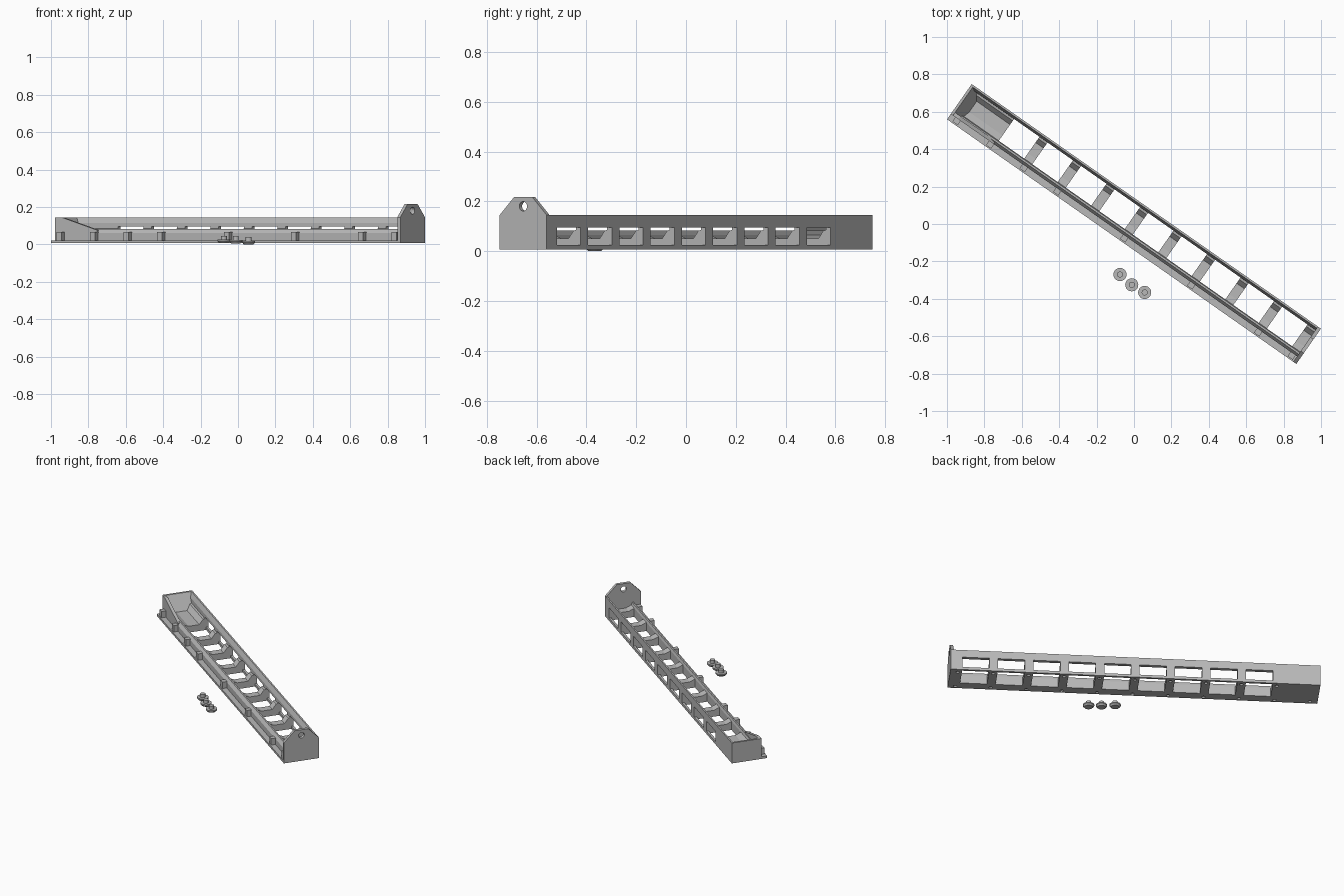
import bpy, bmesh, math
from mathutils import Matrix, Vector

if "Cube" in bpy.data.objects:
    bpy.data.objects.remove(bpy.data.objects["Cube"])

TURN = Matrix.Rotation(math.radians(-35), 4, 'Z')   # tray lies diagonally
BASE = 0.007                                        # underside of tray
HALF = 1.14                                         # half length
PITCH = 0.2187                                      # rib spacing
RIB0 = -0.655                                       # first rib centre

grey = bpy.data.materials.new("grey plastic")
grey.diffuse_color = (0.48, 0.48, 0.48, 1)
grey.use_nodes = True
grey.node_tree.nodes["Principled BSDF"].inputs["Base Color"].default_value = grey.diffuse_color


def finish(name, bm, turn=True):
    bmesh.ops.recalc_face_normals(bm, faces=bm.faces)
    me = bpy.data.meshes.new(name)
    bm.to_mesh(me)
    bm.free()
    me.materials.append(grey)
    ob = bpy.data.objects.new(name, me)
    bpy.context.collection.objects.link(ob)
    if turn:
        ob.matrix_world = TURN
    return ob


def prism(bm, profile, a, b, axis='x'):
    """Extrude a (side, z) profile along x or y from a to b."""
    def at(p, t):
        return Vector((t, p[0], p[1])) if axis == 'x' else Vector((p[0], t, p[1]))
    lo = [bm.verts.new(at(p, a)) for p in profile]
    hi = [bm.verts.new(at(p, b)) for p in profile]
    bm.faces.new(lo)
    bm.faces.new(hi[::-1])
    n = len(profile)
    for i in range(n):
        bm.faces.new((lo[i], hi[i], hi[(i + 1) % n], lo[(i + 1) % n]))


def cylinder(bm, centre, r, depth, axis='z', r2=None, sides=24):
    m = Matrix.Translation(centre)
    if axis == 'x':
        m = m @ Matrix.Rotation(math.pi / 2, 4, 'Y')
    bmesh.ops.create_cone(bm, cap_ends=True, segments=sides, radius1=r,
                          radius2=r if r2 is None else r2, depth=depth, matrix=m)


def cut(target, cutter):
    cutter.hide_render = True
    cutter.hide_set(True)
    mod = target.modifiers.new("cut", 'BOOLEAN')
    mod.operation = 'DIFFERENCE'
    mod.solver = 'EXACT'
    mod.object = cutter


# Channel body: flange, low front wall, stepped floor, tall back wall
bm = bmesh.new()
prism(bm, [(-0.115, BASE), (0.115, BASE), (0.115, 0.145), (0.105, 0.145),
           (0.092, 0.115), (0.092, 0.085), (0.08, 0.082), (0.055, 0.05),
           (-0.015, 0.05), (-0.05, 0.065), (-0.055, 0.082), (-0.065, 0.082),
           (-0.08, 0.06), (-0.08, 0.022), (-0.115, 0.022)], -HALF, HALF - 0.01)
body = finish("tray_body", bm)

# Windows running through floor and back wall between the ribs, plus screw holes
bm = bmesh.new()
for i in range(9):
    u = RIB0 - PITCH / 2 + i * PITCH
    prism(bm, [(-0.05, -0.1), (0.1, -0.1), (0.1, 0.025), (0.2, 0.025),
               (0.2, 0.095), (-0.05, 0.095)], u - 0.083, u + 0.083)
for i in range(-2, 9):
    for v in (-0.094, 0.08):
        cylinder(bm, (RIB0 + i * PITCH, v, 0), 0.011, 0.034, sides=16)
cut(body, finish("window_cutter", bm))

# Left end wall with sloping inner face
bm = bmesh.new()
prism(bm, [(-HALF, BASE), (-HALF, 0.145), (-HALF + 0.014, 0.145),
           (-1.065, 0.05), (-1.065, BASE)], -0.08, 0.115, 'y')
finish("left_end_wall", bm)

# Front wall ramp rising to the left end
bm = bmesh.new()
prism(bm, [(-HALF, 0.03), (-HALF, 0.143), (-1.09, 0.143), (-0.86, 0.075),
           (-0.86, 0.03)], -0.08, -0.06, 'y')
finish("front_ramp", bm)

# Right end plate with clipped corners and hanging hole
bm = bmesh.new()
prism(bm, [(-0.115, BASE), (0.115, BASE), (0.115, 0.145), (0.045, 0.217),
           (-0.045, 0.217), (-0.115, 0.145)], HALF - 0.02, HALF)
plate = finish("hanging_end_plate", bm)
bm = bmesh.new()
cylinder(bm, (HALF - 0.01, 0, 0.18), 0.019, 0.1, 'x')
cut(plate, finish("hole_cutter", bm))

# Clips standing on the front flange
bm = bmesh.new()
for i in (-2, -1, 0, 1, 3, 5, 7, 8):
    u = RIB0 + i * PITCH
    prism(bm, [(-0.108, 0.02), (-0.108, 0.065), (-0.078, 0.065), (-0.078, 0.02)],
          u - 0.017, u + 0.017)
finish("flange_clips", bm)

# Three loose buttons: bevelled disc with stem
for n, (x, y, z) in enumerate([(-0.075, -0.27, 0.007), (-0.012, -0.325, 0.006),
                               (0.057, -0.366, 0.0)]):
    bm = bmesh.new()
    cylinder(bm, (x, y, z + 0.005), 0.026, 0.01, r2=0.035)
    cylinder(bm, (x, y, z + 0.014), 0.035, 0.008)
    cylinder(bm, (x, y, z + 0.028), 0.016, 0.022)
    finish(f"button_{n + 1}", bm, turn=False)
